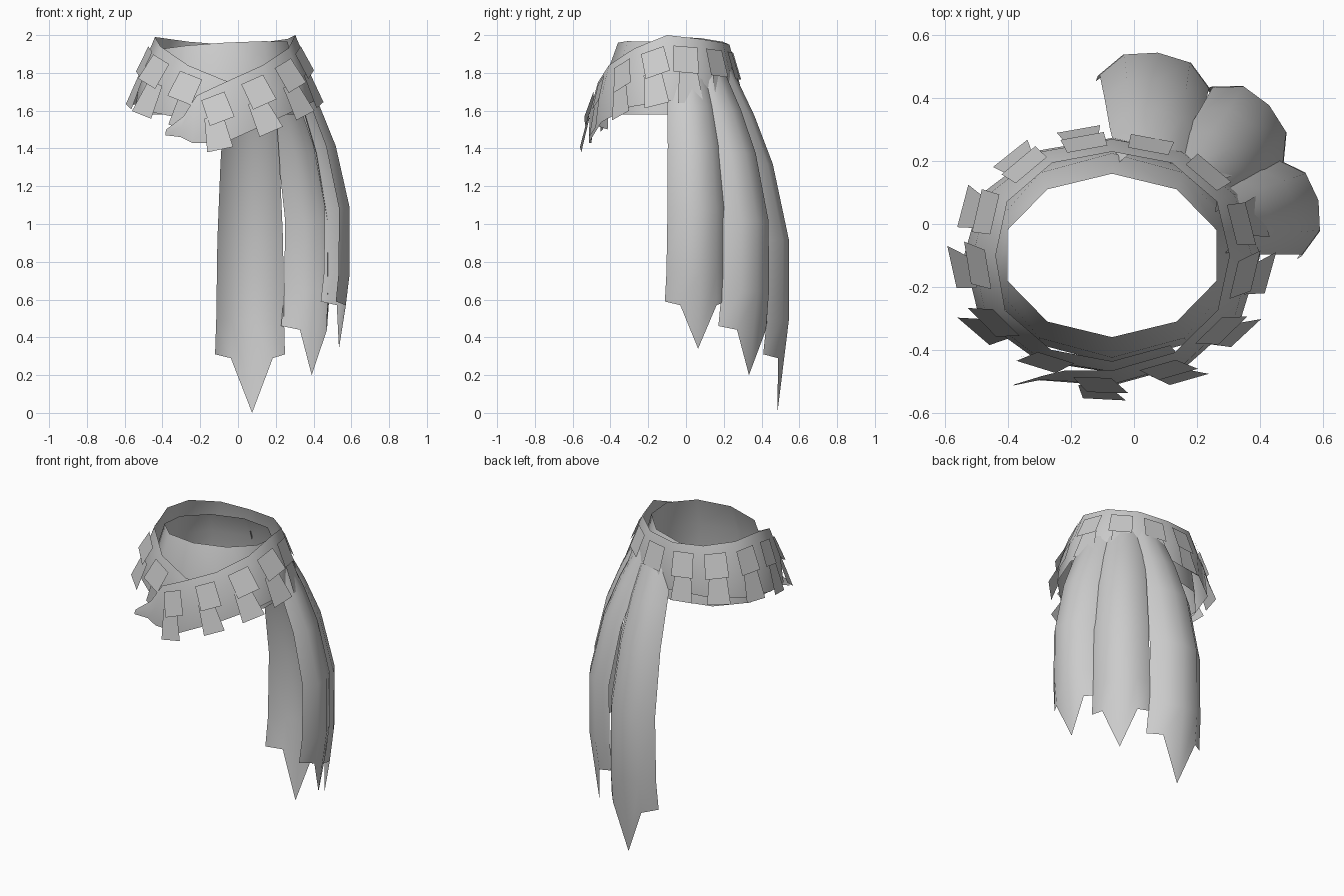
import bpy
from math import sin, cos, radians
from mathutils import Vector

cube = bpy.data.objects.get("Cube")
if cube:
    bpy.data.objects.remove(cube)

cloth = bpy.data.materials.new("grey_cloth")
cloth.use_nodes = True
cloth.diffuse_color = (0.6, 0.6, 0.6, 1)
cloth.node_tree.nodes["Principled BSDF"].inputs["Base Color"].default_value = (0.6, 0.6, 0.6, 1)

CENTRE = Vector((-0.07, -0.1, 0))


def make_object(name, verts, faces):
    mesh = bpy.data.meshes.new(name)
    mesh.from_pydata(verts, [], faces)
    mesh.materials.append(cloth)
    for poly in mesh.polygons:
        poly.use_smooth = True
    obj = bpy.data.objects.new(name, mesh)
    bpy.context.collection.objects.link(obj)
    return obj


def make_sheet(name, rows, closed=False):
    """Skin a grid of points, optionally joining each row into a ring."""
    n = len(rows[0])
    faces = []
    for r in range(len(rows) - 1):
        for c in range(n if closed else n - 1):
            d = (c + 1) % n
            faces.append((r * n + c, (r + 1) * n + c, (r + 1) * n + d, r * n + d))
    return make_object(name, [p for row in rows for p in row], faces)


# Inner collar: ten-sided ring, widening downwards and tilted at the top
def collar_ring(rx, ry, z, tilt=0):
    angles = [radians(90 + 36 * i) for i in range(10)]
    return [CENTRE + Vector((rx * cos(a), ry * sin(a), z + tilt * (cos(a) - sin(a))))
            for a in angles]


make_sheet("inner_collar", [collar_ring(0.35, 0.26, 1.94, 0.02), collar_ring(0.39, 0.325, 1.78),
                            collar_ring(0.42, 0.345, 1.58)], closed=True)

# Outer wrap path: angle, radius scale, top height, bottom height
PATH = [(-60, 1.0, 1.72, 1.50), (-90, 1.02, 1.76, 1.52), (-120, 1.05, 1.84, 1.56),
        (-150, 1.06, 1.94, 1.60), (-180, 1, 1.99, 1.63), (-210, 1.04, 1.985, 1.65),
        (-240, 1.03, 1.965, 1.66), (-270, 1, 1.95, 1.66), (-300, 1.03, 1.96, 1.66),
        (-330, 1.04, 1.98, 1.66), (-360, 1.01, 2.0, 1.65), (-390, 1.05, 1.93, 1.62),
        (-420, 1.08, 1.84, 1.54), (-450, 1.11, 1.75, 1.43), (-470, 1.18, 1.68, 1.43),
        (-477, 1.3, 1.57, 1.46), (-484, 1.5, 1.50, 1.47)]


def wrap_column(angle, scale, top, bottom):
    a = radians(angle)
    column = []
    for part in (0, 0.5, 1):
        drop = (top - bottom) * part
        bulge = 0.25 * drop * (1 - part)
        column.append(CENTRE + Vector(((0.37 * scale + 0.28 * drop + bulge) * cos(a),
                                       (0.33 * scale + 0.15 * drop + bulge) * sin(a),
                                       top - drop)))
    return column


columns = [wrap_column(*p) for p in PATH]
make_sheet("outer_wrap", columns)


def wrap_point(angle, part):
    """Point on the wrap at an angle; part runs from top edge 0 to hem 1."""
    for i in range(len(PATH) - 1):
        a, b = PATH[i][0], PATH[i + 1][0]
        if b <= angle <= a:
            f = (angle - a) / (b - a)
            p = [columns[i][k].lerp(columns[i + 1][k], f) for k in range(3)]
            return p[0].lerp(p[1], part * 2) if part < 0.5 else p[1].lerp(p[2], part * 2 - 1)


# Patches around the wrap: a square upper tab and a flared lower tab
def make_tab(name, angle, part, width_top, width_bottom, height, lift_top, lift_bottom):
    origin = wrap_point(angle, part)
    along = (wrap_point(angle + 8, part) - wrap_point(angle - 8, part)).normalized()
    slope = wrap_point(angle, min(part + 0.4, 1)) - origin
    out = slope.cross(along).normalized()
    down = along.cross(out)
    rows = []
    for width, drop, lift in ((width_top, 0, lift_top), (width_bottom, height, lift_bottom)):
        base = origin + down * drop + out * lift
        rows.append([base - along * width / 2, base + along * width / 2])
    make_sheet(name, rows)


for i in range(13):
    angle = -116 - 28.5 * i
    # the first lower tab lies flat beneath the overlapping end
    flare = 0.045 if i else 0.0
    make_tab(f"lower_tab_{i + 1}", angle + 1, 0.53, 0.10, 0.14, 0.18, 0.008, flare)
    make_tab(f"upper_tab_{i + 1}", angle, 0.16, 0.13, 0.14, 0.15, 0.01, 0.02)


# Hanging tails: arched strips that swing outwards and end in a point
SWING = [(0, 0, 0.2), (0.14, 0.4, 0.25), (0.28, 0.72, 0.28), (0.5, 1, 0.31), (0.73, 1, 0.32)]
ARCH = [(-0.5, 0), (-0.3, 0.8), (0, 1), (0.3, 0.8), (0.5, 0)]


def make_tail(name, start, end, facing, tip, hem, wide):
    start, end = Vector(start), Vector(end)
    out = Vector((cos(radians(facing)), sin(radians(facing))))
    side = Vector((out.y, -out.x))

    def tail_point(z, swing, width, u, arch):
        depth = 0.3 * width
        p = start.lerp(end, swing) + side * u * width * wide + out * depth * (arch - 1)
        return (p.x, p.y, z)

    top = 1.83
    rows = [[tail_point(top - t * (top - tip), s, w, u, h) for u, h in ARCH]
            for t, s, w in SWING]
    hem_z = (tip + hem, tip + hem - 0.02, tip, tip + hem - 0.02, tip + hem)
    hem_swing = (0.95, 0.92, 0.8, 0.92, 0.95)
    rows.append([tail_point(z, s, 0.33, u, h) for (u, h), z, s in zip(ARCH, hem_z, hem_swing)])
    make_sheet(name, rows)


make_tail("long_back_tail", (0.07, 0.24), (0.076, 0.545), 83, 0.0, 0.31, 1.13)
make_tail("middle_tail", (0.23, 0.155), (0.43, 0.378), 43, 0.2, 0.26, 1.06)
make_tail("side_tail", (0.325, 0.02), (0.587, 0.075), 14, 0.34, 0.25, 1.0)
